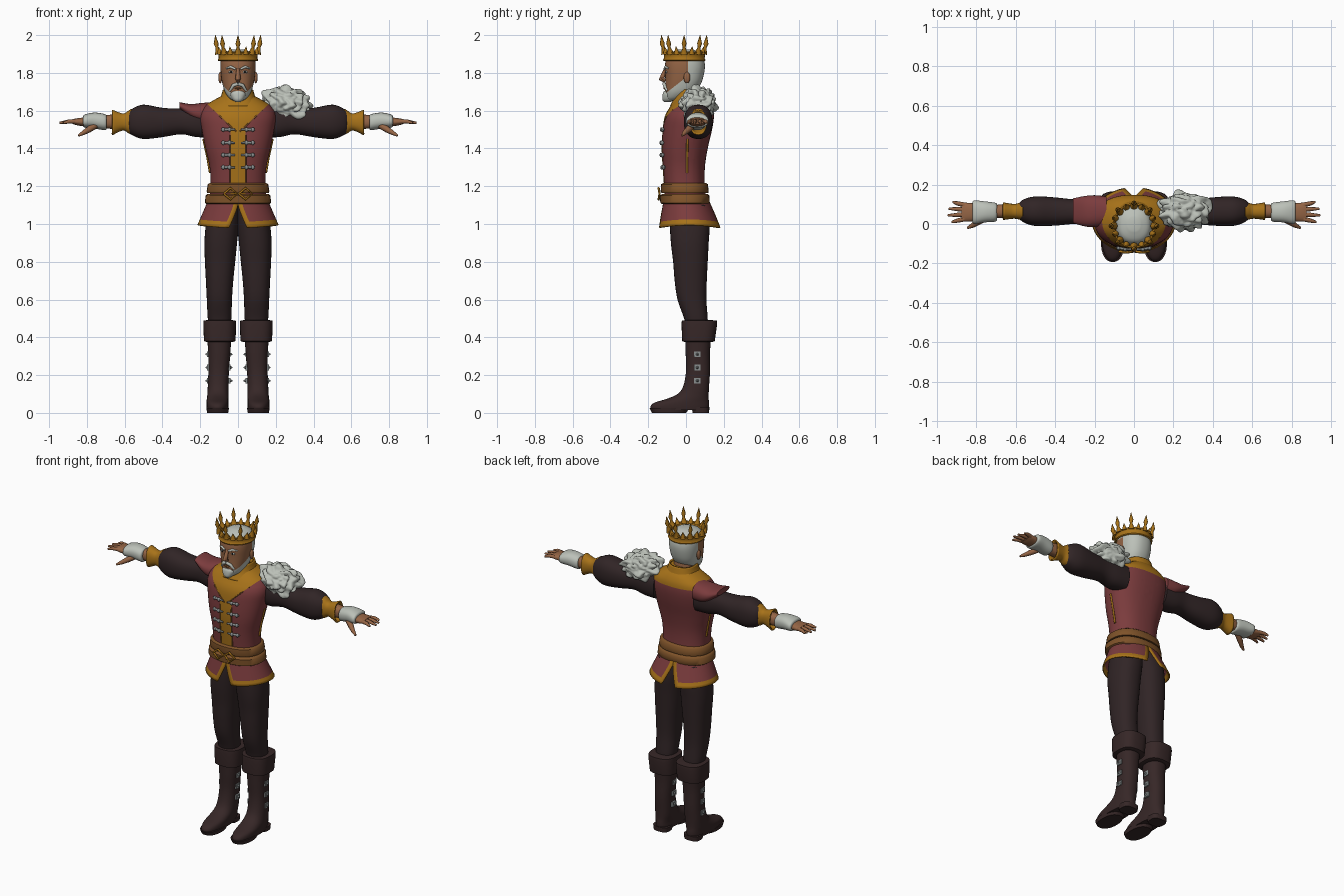
import bpy, bmesh
from math import sin, cos, pi, radians
from mathutils import Vector, Matrix, noise

if bpy.data.objects.get("Cube"):
    bpy.data.objects.remove(bpy.data.objects["Cube"])


def material(name, *rgb):
    mat = bpy.data.materials.new(name)
    mat.use_nodes = True
    mat.diffuse_color = (*rgb, 1)
    mat.node_tree.nodes["Principled BSDF"].inputs["Base Color"].default_value = (*rgb, 1)
    return mat


red = material("red cloth", .2, .045, .047)
gold = material("gold", .39, .17, .01)
dark = material("dark cloth", .03, .018, .019)
leather = material("boot leather", .037, .02, .02)
brown = material("belt leather", .21, .085, .022)
skin = material("skin", .3, .13, .06)
white = material("white fur", .5, .53, .48)
silver = material("silver", .25, .27, .27)
black = material("eye black", .01, .01, .01)


def finish(obj, mirror=False, thick=0, angle=50):
    bpy.ops.object.select_all(action='DESELECT')
    obj.select_set(True)
    bpy.context.view_layer.objects.active = obj
    bpy.ops.object.shade_smooth_by_angle(angle=radians(angle))
    if thick:
        obj.modifiers.new("thickness", 'SOLIDIFY').thickness = thick
    if mirror:
        obj.modifiers.new("mirror", 'MIRROR').use_mirror_merge = False
    return obj


def from_bmesh(name, bm, mats, rule=None, **options):
    bmesh.ops.recalc_face_normals(bm, faces=bm.faces)
    for face in bm.faces:
        face.material_index = rule(face.calc_center_median()) if rule else face.material_index
    mesh = bpy.data.meshes.new(name)
    bm.to_mesh(mesh)
    bm.free()
    for mat in mats:
        mesh.materials.append(mat)
    obj = bpy.data.objects.new(name, mesh)
    bpy.context.collection.objects.link(obj)
    return finish(obj, **options)


def smooth_rows(rows, step):
    """Spline through the cross-section rows."""
    rows = [Vector(r) for r in rows]
    out = []
    for i in range(len(rows) - 1):
        b, c = rows[i], rows[i + 1]
        a, d = rows[max(i - 1, 0)], rows[min(i + 2, len(rows) - 1)]
        for k in range(step):
            t = k / step
            out.append(b + (c - a) * (t / 2) + (a * 2 - b * 5 + c * 4 - d) * (t * t / 2)
                       + (b * 3 - a - c * 3 + d) * (t ** 3 / 2))
    return out + [rows[-1]]


def loft(name, rows, *mats, axis='z', seg=32, step=4, power=2.3, caps=True,
         cuts=(), rule=None, **options):
    """Rounded sections: position, then low and high extents on the other two axes."""
    bm = bmesh.new()
    rings = []
    for pos, a0, a1, b0, b1 in smooth_rows(rows, step):
        ring = []
        for k in range(seg):
            c, s = cos(2 * pi * k / seg), sin(2 * pi * k / seg)
            a = (a0 + a1 + (a1 - a0) * abs(c) ** (2 / power) * (1 if c > 0 else -1)) / 2
            b = (b0 + b1 + (b1 - b0) * abs(s) ** (2 / power) * (1 if s > 0 else -1)) / 2
            ring.append(bm.verts.new((a, b, pos) if axis == 'z' else (pos, a, b)))
        rings.append(ring)
    for low, high in zip(rings, rings[1:]):
        for k in range(seg):
            n = (k + 1) % seg
            bm.faces.new((low[k], low[n], high[n], high[k]))
    if caps:
        bm.faces.new(rings[0])
        bm.faces.new(rings[-1])
    for co, normal in cuts:
        bmesh.ops.bisect_plane(bm, geom=bm.verts[:] + bm.edges[:] + bm.faces[:],
                               plane_co=co, plane_no=normal)
    return from_bmesh(name, bm, mats, rule, **options)


def sym(*rows):
    return [(z, -w, w, y0, y1) for z, w, y0, y1 in rows]


def front(rows, x, z):
    """Depth of a symmetric loft's front surface."""
    for low, high in zip(rows, rows[1:]):
        if low[0] <= z <= high[0]:
            _, _, w, y0, y1 = Vector(low).lerp(Vector(high), (z - low[0]) / (high[0] - low[0]))
            return (y0 + y1) / 2 - (y1 - y0) / 2 * max(0, 1 - abs(x / w) ** 2.3) ** (1 / 2.3)


def tube(name, points, radii, mat, **options):
    curve = bpy.data.curves.new(name, 'CURVE')
    curve.dimensions, curve.bevel_depth, curve.bevel_resolution = '3D', 1, 2
    curve.use_fill_caps = True
    spline = curve.splines.new('POLY')
    spline.points.add(len(points) - 1)
    for point, co, radius in zip(spline.points, points, radii):
        point.co, point.radius = (*co, 1), radius
    curve.materials.append(mat)
    obj = bpy.data.objects.new(name, curve)
    bpy.context.collection.objects.link(obj)
    bpy.ops.object.select_all(action='DESELECT')
    obj.select_set(True)
    bpy.context.view_layer.objects.active = obj
    bpy.ops.object.convert(target='MESH')
    return finish(bpy.context.object, **options)


def block(name, at, size, mat, ball=False, **options):
    bm = bmesh.new()
    place = Matrix.Translation(at) @ Matrix.Diagonal((*size, 1))
    if ball:
        bmesh.ops.create_uvsphere(bm, u_segments=16, v_segments=10, radius=.5, matrix=place)
    else:
        bmesh.ops.create_cube(bm, size=1, matrix=place)
    return from_bmesh(name, bm, [mat], **options)


# Legs and boots
loft("trouser_leg", [(.44, .045, .15, 0, .115), (.5, .035, .16, -.01, .115), (.6, .032, .165, -.045, .108),
     (.7, .025, .17, -.06, .11), (.8, .015, .175, -.068, .115), (.9, .005, .178, -.08, .12),
     (1, -.005, .17, -.085, .125), (1.1, -.01, .155, -.08, .11)], dark, mirror=True)
loft("boot", [(.015, .052, .165, -.185, .118), (.035, .05, .167, -.188, .122), (.055, .05, .167, -.165, .122),
     (.075, .05, .165, -.1, .12), (.1, .05, .162, -.045, .12), (.14, .05, .16, -.015, .122),
     (.22, .048, .157, 0, .127), (.32, .04, .158, -.002, .127), (.42, .035, .165, -.005, .135)],
     leather, mirror=True)
loft("boot_sole", [(0, .052, .163, -.18, .0), (.025, .048, .168, -.193, .02)], leather, step=1, mirror=True)
loft("boot_heel", [(0, .058, .158, .035, .122), (.03, .054, .162, .03, .124)], leather, step=1, power=3, mirror=True)
loft("boot_cuff", [(.375, .03, .165, -.005, .14), (.38, .013, .18, -.02, .152), (.47, .01, .184, -.024, .165),
     (.488, .012, .182, -.022, .163), (.492, .035, .16, 0, .13)], leather, step=1, power=2.8, mirror=True)
for z in (.17, .24, .31):
    for x, side in ((.045, -1), (.157, 1)):
        block("boot_buckle", (x, .06, z), (.012, .035, .03), silver, mirror=True)
        tube("boot_stud", [(x, .06, z), (x + side * .016, .06, z)], (.011, .002), silver, mirror=True)

# Skirt panel with gold border, slit in front and behind
bm = bmesh.new()
columns, levels, grid = 22, 10, []
for j in range(levels + 1):
    v = j / levels
    slit = .23 * max(0, (v - .25) / .75)
    line = []
    for i in range(columns + 1):
        turn = slit + (pi - 2 * slit) * i / columns
        width, depth = .152 + .063 * v, .115 + .052 * v
        line.append(bm.verts.new((width * sin(turn), .02 * v - depth * cos(turn),
                                  1.14 - v * (.145 + .015 * cos(turn) ** 2))))
    grid.append(line)
for j in range(levels):
    for i in range(columns):
        face = bm.faces.new((grid[j][i], grid[j][i + 1], grid[j + 1][i + 1], grid[j + 1][i]))
        face.material_index = int(j >= levels - 2 or i in (0, columns - 1))
from_bmesh("skirt_panel", bm, [red, gold], mirror=True, thick=.008)

# Torso with gold front strip and yoke
torso = sym((1.1, .155, -.11, .11), (1.2, .145, -.115, .1), (1.3, .15, -.122, .1), (1.4, .172, -.128, .115),
            (1.5, .192, -.123, .138), (1.57, .2, -.112, .148), (1.62, .18, -.085, .145),
            (1.655, .13, -.06, .13), (1.68, .085, -.045, .11), (1.7, .075, -.04, .1))


def torso_color(c):
    yoke = c.z > (1.48 + .95 * abs(c.x) if c.y < .04 else 1.6)
    return int(yoke or (abs(c.x) < .04 and c.y < 0))


loft("tunic", torso, red, gold, seg=48, rule=torso_color, cuts=[
    ((.04, 0, 0), (1, 0, 0)), ((-.04, 0, 0), (1, 0, 0)), ((0, .04, 0), (0, 1, 0)), ((0, 0, 1.6), (0, 0, 1)),
    ((0, 0, 1.48), (.95, 0, -1)), ((0, 0, 1.48), (-.95, 0, -1))])
loft("collar", sym((1.625, .125, -.085, .13), (1.665, .095, -.065, .118), (1.712, .08, -.05, .105)),
     gold, caps=False, thick=.01)
heights = [1.22 + .05 * k for k in range(6)]
tube("placket_edge", [(.04, front(torso, .04, z), z) for z in heights], [.004] * 6, brown, mirror=True)
tube("lapel_edge", [(x, front(torso, x, 1.48 + .95 * x), 1.48 + .95 * x) for x in (.01, .05, .09, .13)],
     [.004] * 4, brown, mirror=True)
tube("side_seam", [(.148, .005, 1.27), (.161, .005, 1.35), (.183, .008, 1.45)], [.006] * 3, gold, mirror=True)

# Clasps
for z in (1.3, 1.365, 1.43, 1.5):
    xs = (.015, .04, .065, .09)
    tube("clasp_bar", [(x, front(torso, x, z) - .006, z) for x in xs], (.005, .006, .008, .004), silver, mirror=True)
    for x in (.045, .078):
        block("clasp_knob", (x, front(torso, x, z) - .008, z), (.02, .018, .024), silver, ball=True, mirror=True)

# Belts and buckle
loft("upper_belt", sym((1.165, .164, -.13, .118), (1.175, .166, -.134, .12), (1.21, .16, -.132, .116),
     (1.217, .15, -.12, .108)), brown, step=1)
loft("lower_belt", sym((1.105, .165, -.125, .12), (1.112, .175, -.136, .126), (1.15, .172, -.138, .124),
     (1.16, .16, -.125, .115)), brown, step=1)
for x in (-.04, .04):
    tube("buckle", [(x - .035, -.14, 1.16), (x, -.145, 1.19), (x + .035, -.14, 1.16), (x, -.145, 1.13),
                    (x - .035, -.14, 1.16)], [.006] * 5, gold)

# Arms and cuffs
loft("sleeve", [(.14, 0, .13, 1.46, 1.62), (.22, -.008, .13, 1.46, 1.625), (.3, 0, .125, 1.475, 1.612),
     (.4, -.008, .135, 1.46, 1.615), (.5, -.01, .14, 1.45, 1.632), (.56, .008, .125, 1.47, 1.61),
     (.585, .03, .105, 1.49, 1.59)], dark, axis='x', mirror=True)
loft("bracer", [(.565, .02, .11, 1.475, 1.61), (.58, .022, .108, 1.48, 1.6), (.61, .027, .102, 1.495, 1.585),
     (.665, .02, .11, 1.47, 1.605)], gold, axis='x', caps=False, thick=.008, mirror=True)
loft("forearm", [(.57, .03, .1, 1.5, 1.58), (.66, .03, .1, 1.503, 1.58), (.74, .033, .093, 1.51, 1.57)],
     skin, axis='x', mirror=True)
loft("fur_cuff", [(.695, .025, .1, 1.505, 1.57), (.705, .012, .108, 1.497, 1.582), (.76, .008, .115, 1.505, 1.59),
     (.81, 0, .12, 1.51, 1.58), (.82, .012, .11, 1.52, 1.57)], white, axis='x', mirror=True)
loft("palm", [(.74, .03, .095, 1.51, 1.565), (.8, .015, .103, 1.515, 1.565), (.85, .012, .108, 1.522, 1.56),
     (.875, .015, .107, 1.53, 1.555)], skin, axis='x', mirror=True)
for k, reach in enumerate((.925, .945, .94, .92)):
    y = .025 + .024 * k
    tube("finger", [(.86, y, 1.543), (.895, y + (k - 1.5) * .005, 1.543), (reach, y + (k - 1.5) * .01, 1.535)],
         (.012, .011, .006), skin, mirror=True)
tube("thumb", [(.75, .035, 1.525), (.79, .012, 1.5), (.82, -.008, 1.482), (.845, -.02, 1.468)],
     (.018, .017, .012, .006), skin, mirror=True)

# Shoulder pieces: red cap on the right, fur on the left
loft("shoulder_cap", [(-.14, -.01, .14, 1.53, 1.645), (-.2, -.016, .146, 1.535, 1.64), (-.25, -.012, .142, 1.56, 1.635),
     (-.31, .005, .13, 1.61, 1.645)], red, axis='x')
bm = bmesh.new()
bmesh.ops.create_icosphere(bm, subdivisions=5, radius=1)
for vert in bm.verts:
    lump = .86 + .42 * abs(noise.noise(vert.co * 2.3)) + .05 * noise.noise(vert.co * 6)
    vert.co = Vector((vert.co.x * .135, vert.co.y * .1, vert.co.z * .092)) * lump
bmesh.ops.transform(bm, verts=bm.verts, matrix=Matrix.Translation((.258, .066, 1.636)) @ Matrix.Rotation(.2, 4, 'Y'))
from_bmesh("shoulder_fur", bm, [white], angle=80)

# Head, hair and beard
head = sym((1.655, .03, -.1, -.04), (1.67, .05, -.108, 0), (1.7, .07, -.112, .05), (1.74, .082, -.11, .078),
           (1.78, .089, -.11, .092), (1.83, .093, -.112, .1), (1.87, .09, -.105, .095), (1.905, .073, -.083, .078),
           (1.925, .03, -.035, .035))


def head_color(c):
    return int(c.z > 1.865 or (c.y > .01 and c.z > 1.7) or c.z < 1.69 + .78 * (c.y + .11))


loft("neck", sym((1.6, .065, -.04, .08), (1.74, .058, -.04, .065)), skin)
loft("head", head, skin, white, seg=48, rule=head_color, cuts=[
    ((0, 0, 1.865), (0, 0, 1)), ((0, .01, 0), (0, 1, 0)), ((0, -.11, 1.69), (0, -.78, 1))])
loft("goatee", sym((1.645, .012, -.115, -.085), (1.66, .03, -.125, -.06), (1.69, .04, -.123, -.06),
     (1.705, .025, -.116, -.08)), white)
tube("nose", [(0, -.108, 1.82), (0, -.12, 1.79), (0, -.13, 1.768), (0, -.11, 1.757)],
     (.009, .012, .015, .01), skin)
tube("moustache", [(0, -.117, 1.742), (.025, -.113, 1.734), (.043, -.1, 1.705)], (.009, .01, .006), white, mirror=True)
block("lips", (0, -.113, 1.718), (.036, .014, .01), brown, ball=True)
tube("brow", [(.014, -.114, 1.82), (.038, -.109, 1.832), (.062, -.092, 1.824)], (.006, .007, .004), white, mirror=True)
block("eye", (.036, -.104, 1.805), (.028, .012, .014), white, ball=True, mirror=True)
block("pupil", (.036, -.109, 1.805), (.011, .006, .012), black, ball=True, mirror=True)
block("ear", (.094, .005, 1.775), (.02, .035, .06), skin, ball=True, mirror=True)

# Crown
loft("crown_band", sym((1.862, .103, -.118, .1), (1.868, .108, -.122, .104), (1.878, .102, -.116, .099),
     (1.9, .104, -.118, .101), (1.907, .109, -.123, .106), (1.912, .105, -.119, .102)),
     gold, step=1, power=2, caps=False, thick=.008)
for k in range(16):
    tall = k % 2 == 0
    turn = Matrix.Translation((0, -.01, 1.9)) @ Matrix.Rotation(k * pi / 8, 4, 'Z')
    tips = [(.102, 0), (.112, .035), (.116, .055), (.12, .1)] if tall else [(.103, 0), (.108, .022), (.113, .04)]
    points = [turn @ Vector((0, -out, up)) for out, up in tips]
    tube("crown_spike", points, (.02, .007, .013, .001) if tall else (.017, .008, .001), gold)
